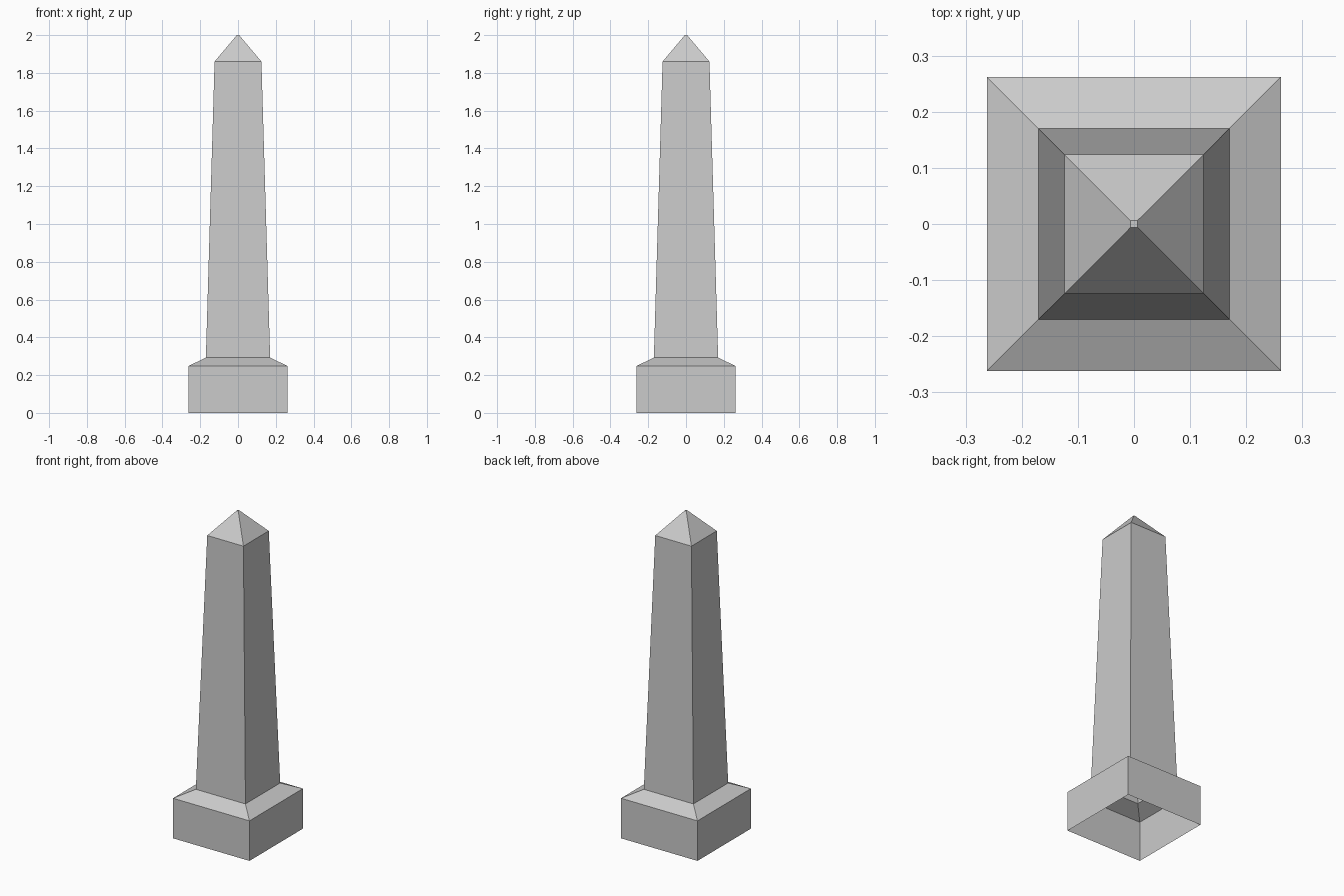
import bpy, bmesh

if "Cube" in bpy.data.objects:
    bpy.data.objects.remove(bpy.data.objects["Cube"])

# Square cross-sections from bottom to tip: (half width, height)
profile = [(0.262, 0.0), (0.262, 0.248), (0.17, 0.293), (0.124, 1.86), (0.006, 2.0)]

bm = bmesh.new()
rings = [[bm.verts.new((sx * h, sy * h, z))
          for sx, sy in ((-1, -1), (1, -1), (1, 1), (-1, 1))]
         for h, z in profile]

# Plinth, sloped shoulder, tapering shaft and pyramid tip
for low, high in zip(rings, rings[1:]):
    for i in range(4):
        j = (i + 1) % 4
        bm.faces.new((low[i], low[j], high[j], high[i]))

# Tiny flat cap; the underside stays open, as the view from below shows
bm.faces.new(rings[-1])

mesh = bpy.data.meshes.new("obelisk")
bm.to_mesh(mesh)
bm.free()
bpy.context.collection.objects.link(bpy.data.objects.new("obelisk", mesh))
